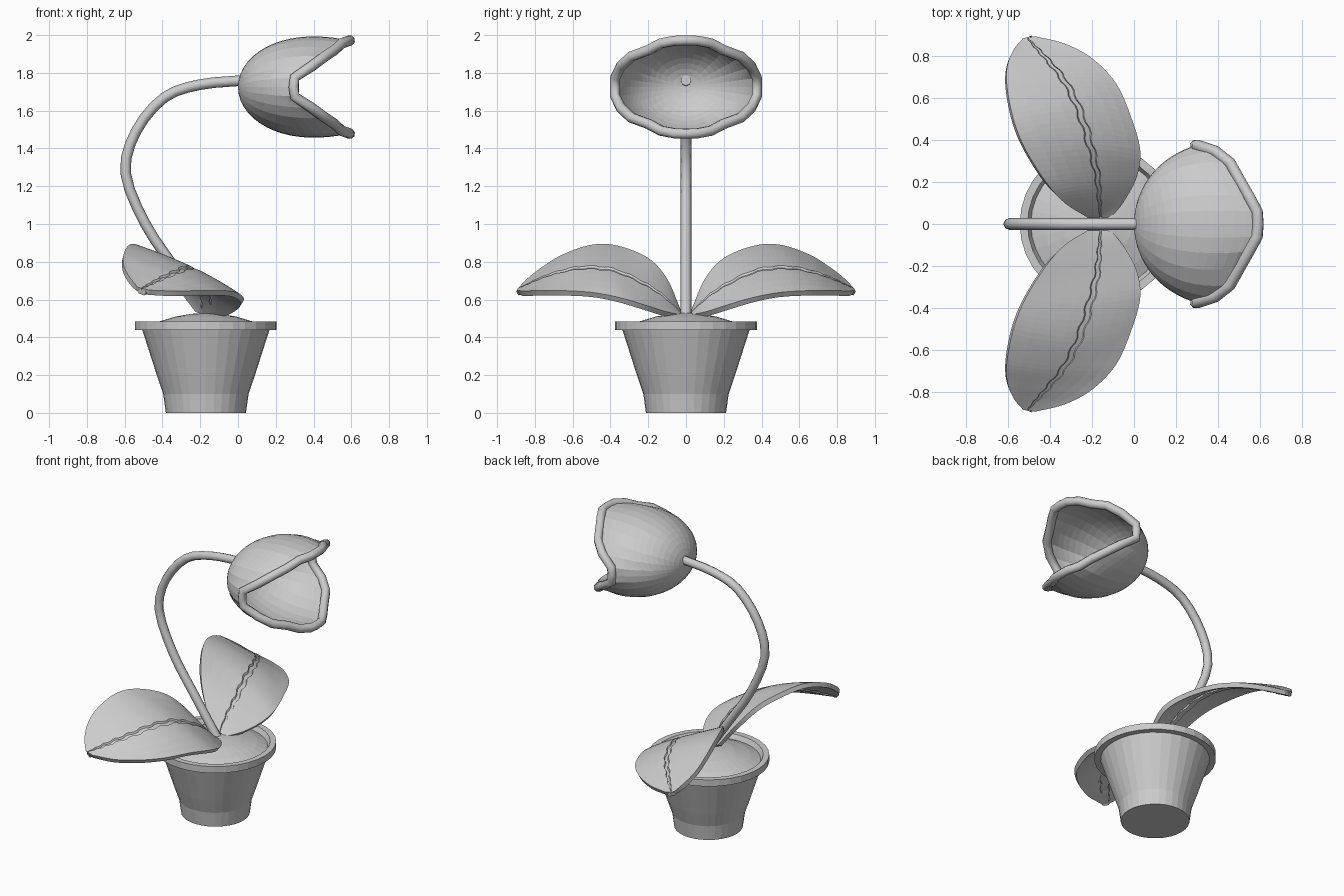
import bpy, bmesh, math
from mathutils import Vector

if "Cube" in bpy.data.objects:
    bpy.data.objects.remove(bpy.data.objects["Cube"])


def grid_mesh(name, rows):
    """Quad surface through rows of points; coincident points are merged."""
    bm = bmesh.new()
    g = [[bm.verts.new(p) for p in row] for row in rows]
    for a, b in zip(g, g[1:]):
        for j in range(len(a) - 1):
            bm.faces.new((a[j], a[j + 1], b[j + 1], b[j]))
    bmesh.ops.remove_doubles(bm, verts=bm.verts, dist=1e-5)
    me = bpy.data.meshes.new(name)
    bm.to_mesh(me)
    bm.free()
    ob = bpy.data.objects.new(name, me)
    bpy.context.collection.objects.link(ob)
    return ob


def lathe(name, profile, cx, n=32):
    return grid_mesh(name, [[(cx + r * math.cos(2 * math.pi * k / n),
                              r * math.sin(2 * math.pi * k / n), z)
                             for k in range(n + 1)] for r, z in profile])


def smooth_path(pts, steps):
    """Catmull-Rom samples through the points."""
    p = [Vector(q) for q in pts]
    p = [2 * p[0] - p[1]] + p + [2 * p[-1] - p[-2]]
    out = []
    for i in range(1, len(p) - 2):
        a, b, c, d = p[i - 1:i + 3]
        for s in range(steps):
            t = s / steps
            out.append(0.5 * (2 * b + (c - a) * t + (2 * a - 5 * b + 4 * c - d) * t ** 2
                              + (3 * b - a - 3 * c + d) * t ** 3))
    return out + [p[-2]]


def tube(name, pts, radius, cyclic=False):
    cu = bpy.data.curves.new(name, 'CURVE')
    cu.dimensions = '3D'
    cu.bevel_depth = radius
    cu.bevel_resolution = 2
    cu.use_fill_caps = not cyclic
    sp = cu.splines.new('POLY')
    sp.points.add(len(pts) - 1)
    for q, p in zip(sp.points, pts):
        q.co = (*p, 1)
    sp.use_cyclic_u = cyclic
    ob = bpy.data.objects.new(name, cu)
    bpy.context.collection.objects.link(ob)
    return ob


def solidify(ob, thickness):
    m = ob.modifiers.new("thickness", 'SOLIDIFY')
    m.thickness = thickness
    m.offset = -1


# Pot and soil
PX = -0.17
lathe("pot", [(0, 0), (.212, 0), (.226, .1), (.26, .2), (.337, .44), (.375, .44),
              (.375, .485), (.338, .485), (.32, .45)], PX)
lathe("soil", [(.325, .452), (.26, .48), (.16, .51), (.08, .524), (0, .53)], PX)

# Stem
stem = [(-.15, .5), (-.33, .76), (-.49, 1.0), (-.595, 1.27), (-.54, 1.49),
        (-.39, 1.67), (-.2, 1.738), (.03, 1.76)]
tube("stem", smooth_path([(x, 0, z) for x, z in stem], 3), .028)

# Mouth edge: one quarter, mirrored to a closed loop (heights relative to head centre)
HZ = 1.725
quarter = [(.295, .375, 0), (.3, .375, .05), (.39, .345, .11), (.46, .29, .162),
           (.51, .2, .195), (.55, .13, .232), (.588, .06, .245), (.592, 0, .247)]
upper = quarter + [(x, -y, z) for x, y, z in quarter[-2::-1]]
loop = upper + [(x, y, -z) for x, y, z in upper[-2:0:-1]]
tube("lips", [(x, y, z + HZ) for x, y, z in loop], .028, cyclic=True)

# Head: ellipsoid shell swept from the back to the mouth edge, flaring at the rim
C, R = Vector((.365, 0, HZ)), Vector((.365, .372, .262))
back = Vector((-1, 0, 0))
rows, N = [], 16
for i in range(N + 1):
    t, row = i / N, []
    for x, y, z in loop + loop[:1]:
        d = Vector(((x - C.x) / R.x, y / R.y, z / R.z))
        v = back.slerp(d.normalized(), t) * (1 + (d.length - 1) * t ** 6)
        row.append(C + Vector((v.x * R.x, v.y * R.y, v.z * R.z)))
    rows.append(row)
solidify(grid_mesh("head", rows), .012)

# Leaf: back edge, midrib and front edge, with a jagged groove along the midrib
edge_back = [(-.22, .03, .55), (-.33, .1, .71), (-.42, .2, .82), (-.52, .36, .885),
             (-.575, .5, .89), (-.605, .65, .84), (-.605, .75, .78), (-.575, .83, .72),
             (-.53, .885, .665)]
midrib = [(-.16, .03, .535), (-.165, .12, .62), (-.175, .23, .69), (-.21, .38, .755),
          (-.26, .54, .77), (-.33, .68, .745), (-.41, .78, .71), (-.47, .845, .68),
          (-.51, .89, .66)]
edge_front = [(-.11, .03, .52), (-.04, .12, .54), (.015, .23, .575), (.03, .35, .61),
              (-.01, .5, .638), (-.085, .67, .648), (-.2, .79, .648), (-.33, .86, .645),
              (-.47, .895, .65)]
columns = [-1, -.75, -.5, -.25, -.06, -.04, .04, .06, .25, .5, .75, 1]
rows = []
for i, (a, m, b) in enumerate(zip(*(smooth_path(e, 6) for e in (edge_back, midrib, edge_front)))):
    row = []
    for u in columns:
        groove = abs(u) == .04
        if abs(u) < .1:
            u += .018 * (-1) ** (i // 2)
        p = a * (u * (u - 1) / 2) + m * (1 - u * u) + b * (u * (u + 1) / 2)
        row.append(p - Vector((0, 0, .01 * groove)))
    rows.append(row)
leaf = grid_mesh("leaves", rows)
solidify(leaf, .03)
leaf.modifiers.new("mirror", 'MIRROR').use_axis = (False, True, False)
